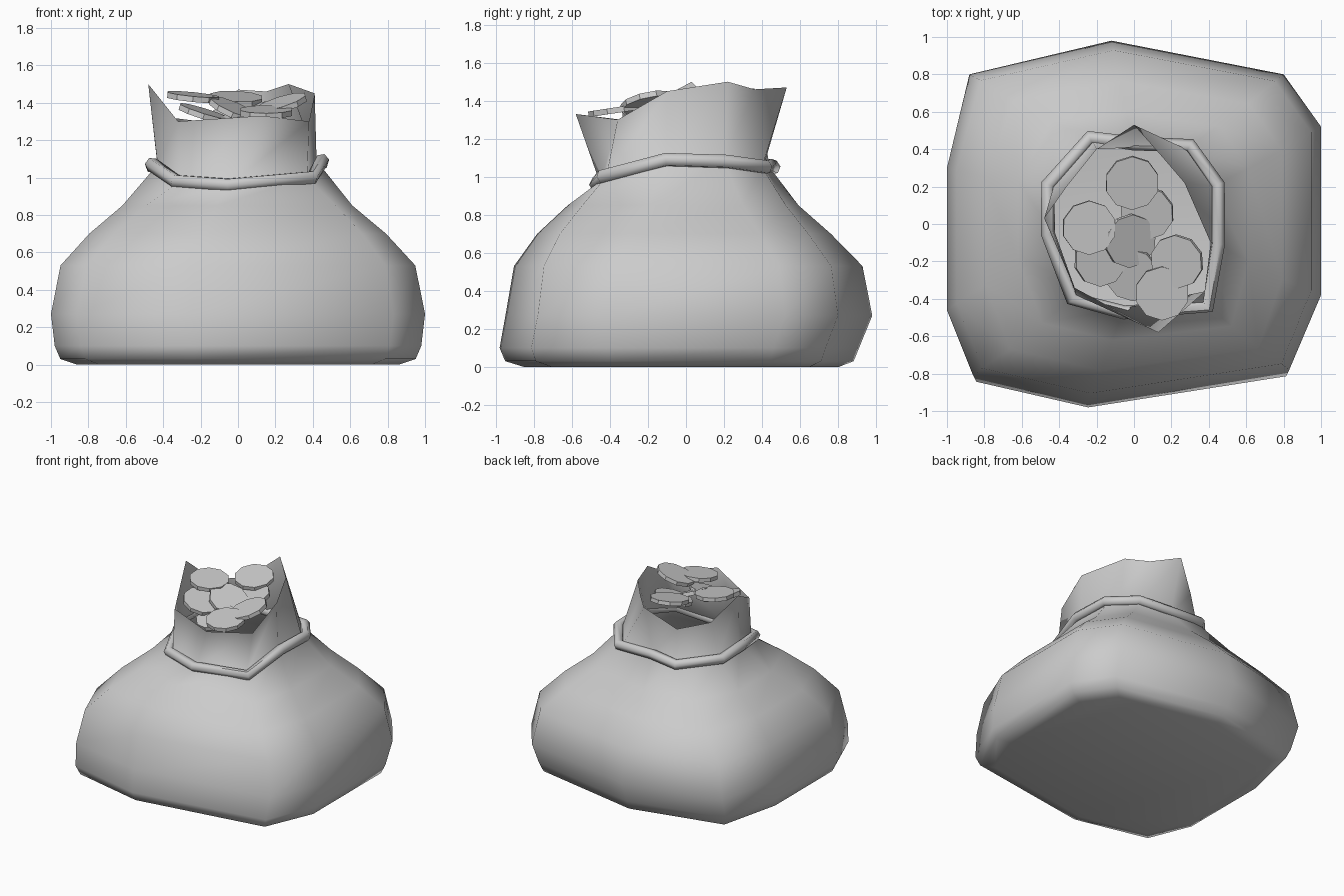
import bpy, bmesh
from mathutils import Vector, Matrix, Euler

cube = bpy.data.objects.get("Cube")
if cube:
    bpy.data.objects.remove(cube, do_unlink=True)

grey = bpy.data.materials.new("plain grey")
grey.use_nodes = True
grey.diffuse_color = (0.6, 0.6, 0.6, 1)
grey.node_tree.nodes["Principled BSDF"].inputs["Base Color"].default_value = (0.6, 0.6, 0.6, 1)


def add_object(name, data):
    obj = bpy.data.objects.new(name, data)
    bpy.context.collection.objects.link(obj)
    data.materials.append(grey)
    bpy.ops.object.select_all(action='DESELECT')
    obj.select_set(True)
    bpy.context.view_layer.objects.active = obj
    return obj


# Cross-sections, counter-clockwise from the front: belly, tied neck, ragged lip
belly = [(-.25, -.97), (.83, -.8), (1, -.4), (1, .5), (.8, .78),
         (-.12, .96), (-.88, .78), (-1, .28), (-1, -.48), (-.86, -.83)]
neck = [(-.05, -.45, .96), (.37, -.42, 1), (.42, -.1, 1.09), (.42, .2, 1.08), (.28, .4, 1.05),
        (0, .41, 1.06), (-.22, .44, 1.05), (-.43, .2, 1.06), (-.43, -.05, 1.07), (-.31, -.38, .98)]
lip = [(.13, -.58, 1.33), (.38, -.36, 1.3), (.41, -.1, 1.45), (.27, .22, 1.5), (.15, .36, 1.46),
       (0, .53, 1.47), (-.2, .4, 1.3), (-.36, .2, 1.32), (-.48, .03, 1.5), (-.32, -.34, 1.3)]

# Sack: height, scale, shift in y, blend towards the neck
levels = [(0, .86, -.02, 0), (.03, .95, -.03, 0), (.1, .98, -.03, 0), (.27, 1, .02, 0),
          (.53, 1, .02, .09), (.7, 1, 0, .36), (.85, 1, 0, .67)]
rings = []
for z, scale, shift, blend in levels:
    rings.append([(x * scale * (1 - blend) + n[0] * blend,
                   (y * scale + shift) * (1 - blend) + n[1] * blend, z)
                  for (x, y), n in zip(belly, neck)])
rings += [neck, lip]

bm = bmesh.new()
rows = [[bm.verts.new(p) for p in ring] for ring in rings]
bm.faces.new(rows[0][::-1])
for low, high in zip(rows, rows[1:]):
    for i in range(len(low)):
        j = (i + 1) % len(low)
        bm.faces.new((low[i], low[j], high[j], high[i]))
mesh = bpy.data.meshes.new("sack")
bm.to_mesh(mesh)
bm.free()
add_object("sack", mesh)
bpy.ops.object.shade_smooth_by_angle(angle=1.1)

# Rope around the neck
curve = bpy.data.curves.new("rope", 'CURVE')
curve.dimensions = '3D'
curve.bevel_depth = 0.038
curve.bevel_resolution = 1
spline = curve.splines.new('POLY')
spline.points.add(len(neck) - 1)
for point, (x, y, z) in zip(spline.points, neck):
    point.co = (x * 1.07, y * 1.05, z, 1)
spline.use_cyclic_u = True
add_object("rope", curve)
bpy.ops.object.convert(target='MESH')
bpy.ops.object.shade_smooth_by_angle(angle=1.1)

# Coins in the opening: centre, then tilt around x and y
coins = [((-.01, .22, 1.42), .2, .05), ((-.24, -.02, 1.43), .08, .1),
         ((-.02, -.09, 1.36), .2, .4), ((-.18, -.19, 1.34), .1, .3),
         ((.23, -.2, 1.39), .2, -.3), ((.15, -.37, 1.35), .15, 0),
         ((-.01, -.27, 1.29), .3, -.15), ((.07, .06, 1.35), .25, -.15)]
for number, (centre, tilt_x, tilt_y) in enumerate(coins, 1):
    bm = bmesh.new()
    bmesh.ops.create_cone(bm, cap_ends=True, segments=10, radius1=.145, radius2=.145, depth=.03,
                          matrix=Matrix.Translation(Vector(centre)) @ Euler((tilt_x, tilt_y, 0)).to_matrix().to_4x4())
    mesh = bpy.data.meshes.new("coin_%d" % number)
    bm.to_mesh(mesh)
    bm.free()
    add_object("coin_%d" % number, mesh)
